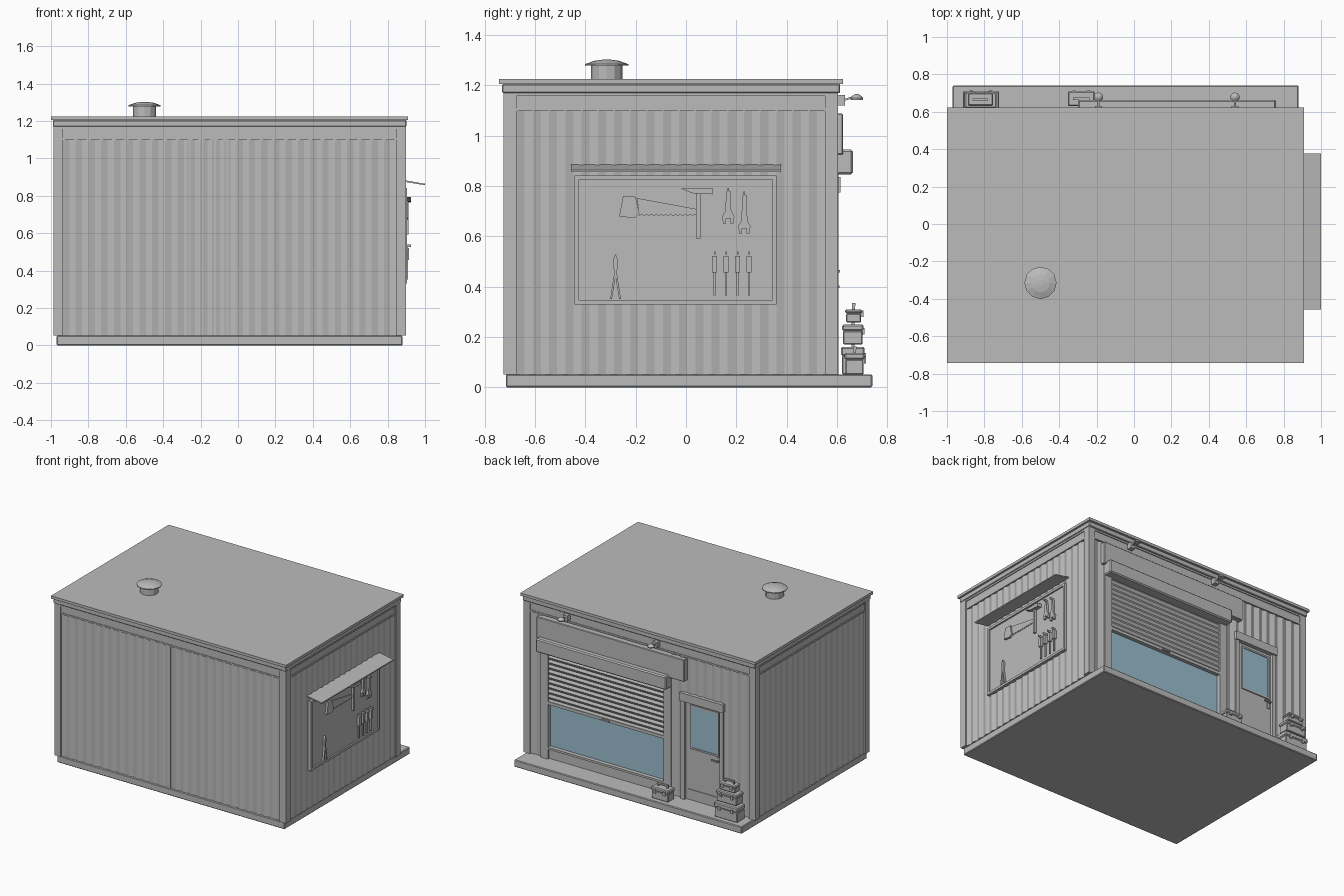
import bpy, bmesh
from math import cos, sin, pi
from mathutils import Vector

if "Cube" in bpy.data.objects:
    bpy.data.objects.remove(bpy.data.objects["Cube"])


def material(name, rgb):
    m = bpy.data.materials.new(name)
    m.use_nodes = True
    m.diffuse_color = (*rgb, 1)
    m.node_tree.nodes["Principled BSDF"].inputs["Base Color"].default_value = (*rgb, 1)
    return m


GREY = material("painted grey", (0.5, 0.5, 0.5))
BLUE = material("glass blue", (0.33, 0.52, 0.63))


def finish(name, bm, mat=GREY, bevel=0):
    bmesh.ops.recalc_face_normals(bm, faces=bm.faces)
    mesh = bpy.data.meshes.new(name)
    bm.to_mesh(mesh)
    bm.free()
    ob = bpy.data.objects.new(name, mesh)
    bpy.context.collection.objects.link(ob)
    mesh.materials.append(mat)
    if bevel:
        mod = ob.modifiers.new("bevel", "BEVEL")
        mod.width = bevel
        mod.segments = 1
    return ob


def prism(name, pts, plane, lo, hi, mat=GREY, bevel=0):
    """Extrude a 2D outline lying in plane 'xy', 'yz' or 'xz' from lo to hi."""
    place = {"xy": lambda a, b, d: (a, b, d),
             "yz": lambda a, b, d: (d, a, b),
             "xz": lambda a, b, d: (a, d, b)}[plane]
    bm = bmesh.new()
    low, high = [[bm.verts.new(place(a, b, d)) for a, b in pts] for d in (lo, hi)]
    bm.faces.new(low)
    bm.faces.new(high[::-1])
    for i in range(len(pts)):
        j = (i + 1) % len(pts)
        bm.faces.new((low[i], low[j], high[j], high[i]))
    return finish(name, bm, mat, bevel)


def box(name, x, y, z, mat=GREY, bevel=0):
    outline = [(x[0], y[0]), (x[1], y[0]), (x[1], y[1]), (x[0], y[1])]
    return prism(name, outline, "xy", *z, mat, bevel)


def ridges(a, b, face, depth, pitch):
    """Zigzag outline from a to b; face is the outer level, depth points inward."""
    n = max(2, round((b - a) / pitch) * 2)
    pts = [(a + (b - a) * i / n, face + depth * (i % 2)) for i in range(n + 1)]
    return pts + [(b, face + depth * 2), (a, face + depth * 2)]


def siding(name, a, b, face, depth, z, along):
    pts = ridges(a, b, face, depth, 0.066)
    if along == "y":
        pts = [(q, p) for p, q in pts]
    return prism(name, pts, "xy", *z)


def frame(name, plane_box, a, b, z, t):
    """Four bars around a rectangular opening."""
    plane_box(name + "_left", (a, a + t), z)
    plane_box(name + "_right", (b - t, b), z)
    plane_box(name + "_bottom", (a + t, b - t), (z[0], z[0] + t))
    plane_box(name + "_top", (a + t, b - t), (z[1] - t, z[1]))


# Slab, core and roof
box("base_slab", (-0.97, 0.88), (-0.716, 0.74), (0, 0.052), bevel=0.005)
box("wall_core", (-0.955, 0.866), (-0.69, 0.57), (0.05, 1.18))
box("roof_trim", (-0.99, 0.9), (-0.73, 0.612), (1.169, 1.205), bevel=0.004)
box("roof_top", (-1.0, 0.91), (-0.743, 0.624), (1.205, 1.225))

# Corner posts and frieze
for i, x in enumerate(((-0.986, -0.936), (0.846, 0.897))):
    for j, y in enumerate(((-0.724, -0.673), (0.553, 0.604))):
        box(f"corner_post_{i}{j}", x, y, (0.052, 1.17))
for n, (z, out) in enumerate((((1.097, 1.109), 0.004), ((1.109, 1.157), 0), ((1.157, 1.17), 0.006))):
    box(f"frieze_{n}", (-0.978 - out, 0.888 + out), (-0.715 - out, 0.596 + out), z)

# Corrugated walls
Z = (0.052, 1.1)
siding("siding_right", -0.673, 0.553, 0.887, -0.01, Z, "y")
siding("siding_left", -0.673, 0.553, -0.976, 0.01, Z, "y")
siding("siding_front_a", -0.936, -0.05, -0.714, 0.01, Z, "x")
siding("siding_front_b", -0.27, 0.846, -0.714, 0.01, Z, "x")
for n, (a, b, z) in enumerate(((0.76, 0.846, Z), (-0.936, -0.72, Z),
                               (-0.72, -0.385, (0.83, 1.1)), (-0.385, -0.3, Z))):
    siding(f"siding_back_{n}", a, b, 0.594, -0.01, z, "x")

# Roof vent
def turned(name, cx, cy, rings, sides=12):
    bm = bmesh.new()
    loops = [[bm.verts.new((cx + r * cos(2 * pi * k / sides), cy + r * sin(2 * pi * k / sides), z))
              for k in range(sides)] for r, z in rings]
    for p, q in zip(loops, loops[1:]):
        for k in range(sides):
            m = (k + 1) % sides
            bm.faces.new((p[k], p[m], q[m], q[k]))
    bm.faces.new(loops[0])
    bm.faces.new(loops[-1])
    return finish(name, bm)


turned("vent_pipe", -0.5, -0.315, ((0.062, 1.22), (0.062, 1.283)))
turned("vent_cap", -0.5, -0.315, ((0.086, 1.278), (0.086, 1.284), (0.05, 1.297), (0.015, 1.302)))

# Tool board with its little canopy
box("tool_board", (0.87, 0.893), (-0.435, 0.355), (0.335, 0.835))
frame("board_frame", lambda n, y, z: box(n, (0.88, 0.904), y, z), -0.442, 0.36, (0.33, 0.842), 0.017)
prism("board_canopy", [(0.88, 0.876), (1.0, 0.856), (1.0, 0.864), (0.88, 0.885)], "xz", -0.457, 0.378)

# Hanging tools
def tool(name, pts, lo=0.892, hi=0.908):
    prism(name, pts, "yz", lo, hi)


def tool_bar(name, y, z, lo=0.895, hi=0.912):
    box(name, (lo, hi), y, z)


teeth = [(0.045 - 0.23 * i / 24, 0.68 + 0.008 * (i % 2)) for i in range(25)]
tool("saw_blade", [(-0.195, 0.752), (0.045, 0.708)] + teeth, hi=0.899)
tool("saw_handle", [(-0.25, 0.76), (-0.2, 0.757), (-0.185, 0.69), (-0.205, 0.672), (-0.265, 0.68)])
tool_bar("hammer_shaft", (0.04, 0.057), (0.592, 0.785))
tool("hammer_head", [(-0.02, 0.789), (0.03, 0.792), (0.105, 0.792), (0.105, 0.767), (0.03, 0.77)], hi=0.925)
for n, (y, top, low) in enumerate(((0.168, 0.78, 0.65), (0.232, 0.765, 0.612))):
    half = [(0.008, top), (0.012, low + 0.05), (0.024, low + 0.03), (0.021, low), (0.009, low), (0.009, low + 0.02)]
    tool(f"wrench_{n}", [(y + a, z) for a, z in half] + [(y - a, z) for a, z in half[::-1]])
    tool_bar(f"wrench_hook_{n}", (y - 0.003, y + 0.003), (top, top + 0.013), 0.89, 0.925)
for n in range(4):
    y = 0.114 + 0.0455 * n
    tool_bar(f"screwdriver_handle_{n}", (y - 0.01, y + 0.01), (0.457, 0.522), 0.892, 0.915)
    tool_bar(f"screwdriver_shaft_{n}", (y - 0.004, y + 0.004), (0.365, 0.457), 0.898, 0.908)
    tool_bar(f"screwdriver_hook_{n}", (y - 0.003, y + 0.003), (0.527, 0.54), 0.89, 0.925)
for s in (-1, 1):
    tool(f"pliers_leg_{s}", [(-0.28 + s * a, z) for a, z in
                             ((0, 0.53), (0.009, 0.51), (0.006, 0.45), (0.021, 0.352), (0.014, 0.352), (0, 0.44))])

# Shop window with half-lowered shutter
box("shop_glass", (-0.245, 0.705), (0.56, 0.575), (0.13, 0.6), BLUE)
box("window_panel", (-0.245, 0.705), (0.56, 0.588), (0.052, 0.13))
box("window_sill", (-0.245, 0.705), (0.56, 0.605), (0.125, 0.14))
for n, x in enumerate(((-0.3, -0.24), (0.7, 0.76))):
    box(f"window_post_{n}", x, (0.56, 0.605), (0.052, 0.93))
slats = [(q, p) for p, q in ridges(0.47, 0.87, 0.598, -0.01, 0.036)]
prism("shutter_slats", slats, "yz", -0.24, 0.7)
box("shutter_bottom_rail", (-0.24, 0.7), (0.57, 0.602), (0.452, 0.474))
box("shutter_pull", (0.2, 0.26), (0.6, 0.612), (0.457, 0.467))
box("shutter_box", (-0.3, 0.76), (0.57, 0.663), (0.846, 0.945), bevel=0.008)
box("sign_panel", (-0.42, 0.78), (0.57, 0.624), (0.925, 1.087), bevel=0.004)

# Door
box("door_leaf", (-0.7, -0.4), (0.56, 0.583), (0.052, 0.79))
box("door_glass", (-0.67, -0.455), (0.575, 0.586), (0.44, 0.745), BLUE)
frame("door_glass_trim", lambda n, x, z: box(n, x, (0.575, 0.591), z), -0.68, -0.445, (0.43, 0.755), 0.012)
for n, x in enumerate(((-0.725, -0.695), (-0.41, -0.38))):
    box(f"door_jamb_{n}", x, (0.56, 0.604), (0.052, 0.78))
box("door_header", (-0.73, -0.375), (0.56, 0.614), (0.775, 0.835))
box("door_kick_plate", (-0.68, -0.42), (0.58, 0.588), (0.065, 0.13))
box("handle_plate", (-0.685, -0.665), (0.58, 0.59), (0.36, 0.425))
box("handle_lever", (-0.682, -0.63), (0.6, 0.61), (0.395, 0.405))
box("handle_stem", (-0.682, -0.672), (0.585, 0.61), (0.395, 0.405))

# Wall lamps over the sign
for n, x in enumerate((-0.19, 0.54)):
    box(f"lamp_plate_{n}", (x - 0.018, x + 0.018), (0.59, 0.632), (1.12, 1.162))
    prism(f"lamp_arm_{n}", [(0.62, 1.135), (0.68, 1.155), (0.68, 1.162), (0.62, 1.143)], "yz", x - 0.005, x + 0.005)
    turned(f"lamp_head_{n}", x, 0.678, ((0.024, 1.142), (0.025, 1.15), (0.015, 1.16), (0.006, 1.165)))


# Tool boxes on the step
def toolbox(name, x, y, z):
    split = z[0] + (z[1] - z[0]) * 0.68
    inset = 0.004
    box(name + "_body", (x[0] + inset, x[1] - inset), (y[0] + inset, y[1] - inset), (z[0], split), bevel=0.004)
    box(name + "_lid", x, y, (split, z[1]), bevel=0.006)
    mid, w = sum(x) / 2, (x[1] - x[0]) * 0.27
    yc = sum(y) / 2
    for s in (-1, 1):
        p = mid + s * w
        box(f"{name}_grip_end_{s}", (p - 0.005, p + 0.005), (yc - 0.006, yc + 0.006), (z[1], z[1] + 0.022))
        box(f"{name}_latch_{s}", (p - 0.009, p + 0.009), (y[1] - 0.003, y[1] + 0.005), (split - 0.014, split + 0.012))
    box(name + "_grip", (mid - w, mid + w), (yc - 0.007, yc + 0.007), (z[1] + 0.014, z[1] + 0.025))


toolbox("large_toolbox", (-0.914, -0.722), (0.615, 0.71), (0.052, 0.16))
toolbox("medium_toolbox", (-0.905, -0.735), (0.62, 0.705), (0.17, 0.25))
toolbox("small_toolbox", (-0.888, -0.754), (0.632, 0.7), (0.258, 0.31))
toolbox("single_toolbox", (-0.353, -0.21), (0.63, 0.71), (0.052, 0.137))
